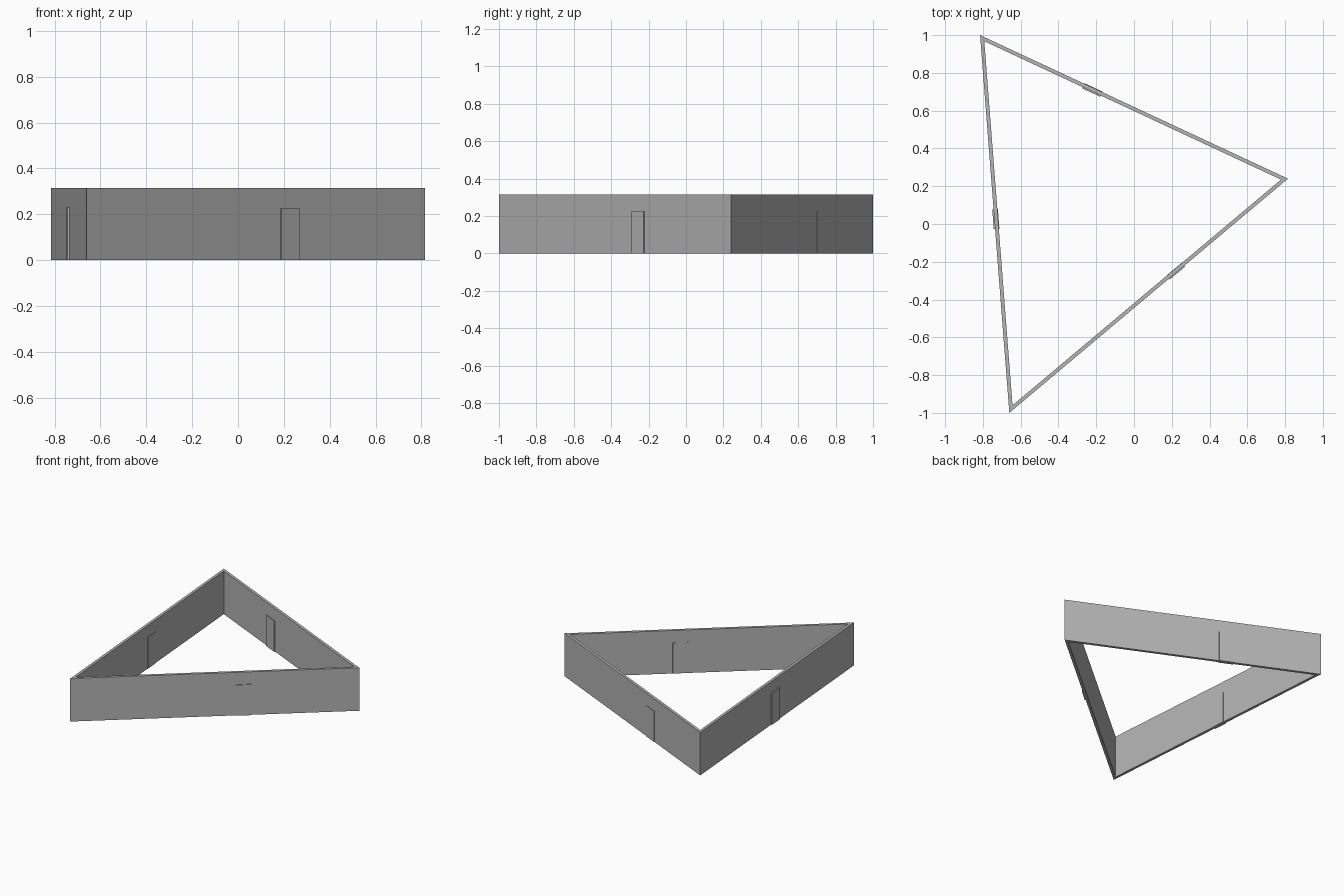
import bpy, bmesh
from mathutils import Vector

if "Cube" in bpy.data.objects:
    bpy.data.objects.remove(bpy.data.objects["Cube"])

H, T = 0.315, 0.02          # wall height and thickness
A, B, C = Vector((-0.815, 1.0)), Vector((0.815, 0.24)), Vector((-0.66, -1.0))
corners = [A, C, B]         # counter-clockwise outline

grey = bpy.data.materials.new("plain grey")
grey.diffuse_color = (0.46, 0.46, 0.46, 1)
grey.use_nodes = True
grey.node_tree.nodes["Principled BSDF"].inputs["Base Color"].default_value = grey.diffuse_color


def prism(name, points, height):
    """Upright solid from a counter-clockwise ground outline."""
    bm = bmesh.new()
    face = bm.faces.new([bm.verts.new((p.x, p.y, 0)) for p in points])
    top = bmesh.ops.extrude_face_region(bm, geom=[face], use_keep_orig=True)["geom"]
    for v in (g for g in top if isinstance(g, bmesh.types.BMVert)):
        v.co.z = height
    bmesh.ops.recalc_face_normals(bm, faces=bm.faces)
    mesh = bpy.data.meshes.new(name)
    bm.to_mesh(mesh)
    bm.free()
    mesh.materials.append(grey)
    obj = bpy.data.objects.new(name, mesh)
    bpy.context.collection.objects.link(obj)
    return obj


def inset(i):
    """Inner mitred corner."""
    p = corners[i]
    u = (corners[(i + 1) % 3] - p).normalized()
    v = (corners[i - 1] - p).normalized()
    return p + (u + v) * T / abs(u.cross(v))


inner = [inset(i) for i in range(3)]

# Ring of walls, one continuous mitred band
bm = bmesh.new()
rings = [[bm.verts.new((p.x, p.y, z)) for p in pts]
         for pts, z in ((corners, 0), (corners, H), (inner, H), (inner, 0))]
for k in range(4):
    r, s = rings[k], rings[(k + 1) % 4]
    for i in range(3):
        j = (i + 1) % 3
        bm.faces.new((r[i], r[j], s[j], s[i]))
bmesh.ops.recalc_face_normals(bm, faces=bm.faces)
mesh = bpy.data.meshes.new("walls")
bm.to_mesh(mesh)
bm.free()
mesh.materials.append(grey)
bpy.context.collection.objects.link(bpy.data.objects.new("walls", mesh))


def door(name, p, q, t, out, inn, height=0.225, width=0.105):
    """Door slab set through the wall p-q, standing slightly proud of each side."""
    d = (q - p).normalized()
    n = Vector((d.y, -d.x))             # outward side
    c = p.lerp(q, t)
    a, b = c - d * width / 2, c + d * width / 2
    back = n * (T + inn)
    prism(name, [a + n * out, b + n * out, b - back, a - back], height)


door("left_door", A, C, 0.4875, 0.007, 0.003, 0.23)
door("front_door", C, B, 0.6, 0.006, 0.001)
door("back_door", B, A, 0.632, 0.003, 0.007)
